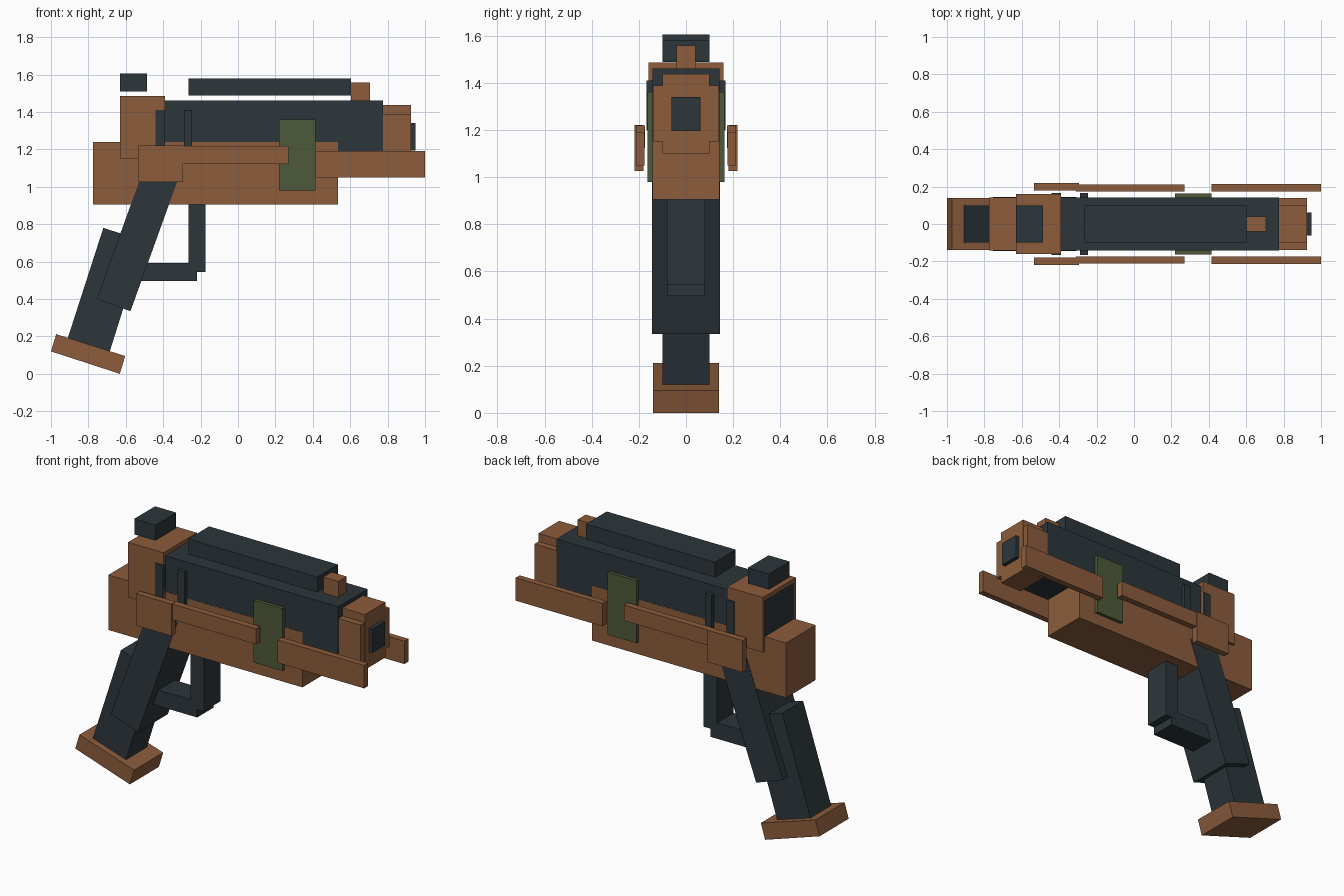
import bpy
import bmesh

cube = bpy.data.objects.get("Cube")
if cube:
    bpy.data.objects.remove(cube, do_unlink=True)


def material(name, rgb):
    mat = bpy.data.materials.new(name)
    mat.use_nodes = True
    mat.diffuse_color = (*rgb, 1)
    mat.node_tree.nodes["Principled BSDF"].inputs["Base Color"].default_value = (*rgb, 1)
    return mat


BROWN = material("copper brown", (0.262, 0.108, 0.045))
DARK = material("dark slate", (0.026, 0.037, 0.044))
GREEN = material("olive green", (0.076, 0.100, 0.041))


def prism(name, profile, y0, y1, mat):
    """Extrude a side profile of (x, z) points from y0 to y1."""
    bm = bmesh.new()
    face = bm.faces.new([bm.verts.new((x, y0, z)) for x, z in profile])
    extruded = bmesh.ops.extrude_face_region(bm, geom=[face])["geom"]
    verts = [v for v in extruded if isinstance(v, bmesh.types.BMVert)]
    bmesh.ops.translate(bm, verts=verts, vec=(0, y1 - y0, 0))
    bmesh.ops.recalc_face_normals(bm, faces=bm.faces)
    mesh = bpy.data.meshes.new(name)
    bm.to_mesh(mesh)
    bm.free()
    mesh.materials.append(mat)
    obj = bpy.data.objects.new(name, mesh)
    bpy.context.collection.objects.link(obj)
    return obj


def rect(x0, x1, z0, z1):
    return [(x0, z0), (x1, z0), (x1, z1), (x0, z1)]


def block(name, x0, x1, z0, z1, half, mat):
    """Box centred across the body."""
    return prism(name, rect(x0, x1, z0, z1), -half, half, mat)


def side_pair(name, x0, x1, z0, z1, inner, outer, mat):
    """Matching plates on both sides of the body."""
    prism("left_" + name, rect(x0, x1, z0, z1), inner, outer, mat)
    prism("right_" + name, rect(x0, x1, z0, z1), -outer, -inner, mat)


# Main body
block("lower_receiver", -0.775, 0.535, 0.905, 1.24, 0.143, BROWN)
block("upper_receiver", -0.631, 0.775, 1.15, 1.46, 0.142, DARK)
block("rear_block", -0.63, -0.39, 1.15, 1.485, 0.16, BROWN)

# Stepped nose and muzzle
block("nose_wide", 0.775, 0.925, 1.15, 1.388, 0.14, BROWN)
block("nose_tall", 0.775, 0.926, 1.10, 1.437, 0.10, BROWN)
block("muzzle", 0.90, 0.95, 1.195, 1.34, 0.062, DARK)

# Top rail and sights
block("top_rail", -0.265, 0.605, 1.487, 1.58, 0.10, DARK)
block("front_sight", 0.605, 0.705, 1.46, 1.557, 0.04, BROWN)
block("rear_sight", -0.63, -0.487, 1.51, 1.605, 0.10, DARK)

# Side plates
block("green_panel", 0.22, 0.415, 0.98, 1.36, 0.163, GREEN)
block("rear_rib", -0.44, -0.39, 1.20, 1.41, 0.167, DARK)
block("middle_rib", -0.29, -0.245, 1.20, 1.41, 0.167, DARK)
side_pair("front_rail", 0.415, 1.0, 1.05, 1.19, 0.175, 0.213, BROWN)
side_pair("middle_rail", -0.31, 0.27, 1.123, 1.218, 0.173, 0.212, BROWN)
side_pair("grip_mount", -0.535, -0.295, 1.025, 1.22, 0.18, 0.219, BROWN)

# Trigger guard
block("guard_post", -0.265, -0.175, 0.545, 0.92, 0.08, DARK)
block("guard_bar", -0.60, -0.22, 0.495, 0.592, 0.079, DARK)

# Slanted grip, magazine and foot
prism("grip", [(-0.755, 0.40), (-0.575, 0.335), (-0.308, 1.075), (-0.488, 1.14)],
      -0.145, 0.145, DARK)
prism("magazine", [(-0.92, 0.16), (-0.695, 0.09), (-0.50, 0.71), (-0.72, 0.78)],
      -0.10, 0.10, DARK)
prism("magazine_foot", [(-1.0, 0.12), (-0.632, 0.0), (-0.603, 0.095), (-0.972, 0.212)],
      -0.14, 0.14, BROWN)
